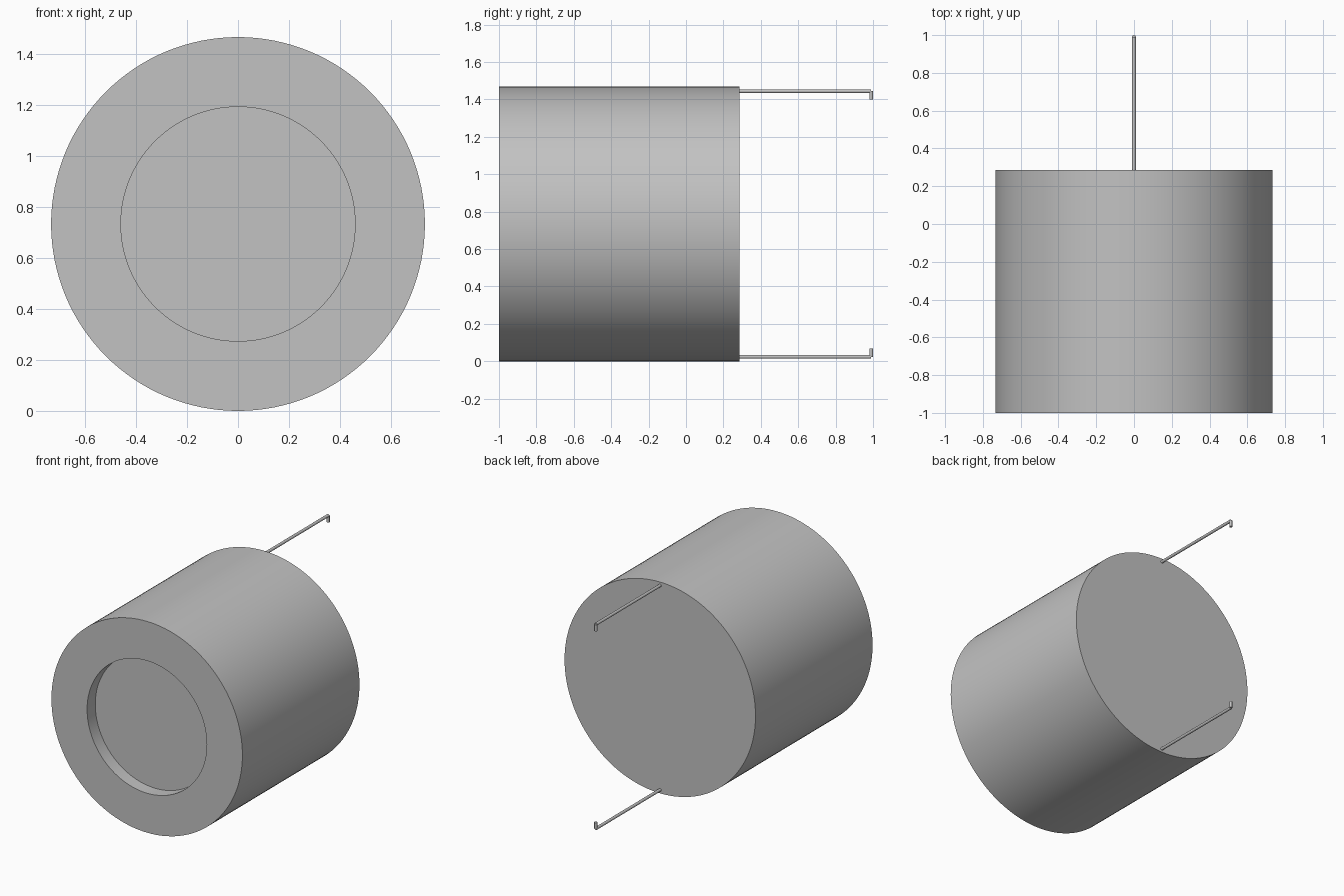
import bpy, bmesh, math
from mathutils import Matrix, Vector

cube = bpy.data.objects.get("Cube")
if cube:
    bpy.data.objects.remove(cube, do_unlink=True)

RADIUS = 0.734
FRONT, BACK = -1.0, 0.285
RECESS_RADIUS, RECESS_DEPTH = 0.46, 0.09
PIN_RADIUS = 0.01

grey = bpy.data.materials.new("plain grey")
grey.use_nodes = True
colour = (0.54, 0.54, 0.54, 1)
grey.diffuse_color = colour
grey.node_tree.nodes["Principled BSDF"].inputs["Base Color"].default_value = colour


def finish(name, bm):
    bmesh.ops.recalc_face_normals(bm, faces=bm.faces)
    mesh = bpy.data.meshes.new(name)
    bm.to_mesh(mesh)
    bm.free()
    mesh.materials.append(grey)
    obj = bpy.data.objects.new(name, mesh)
    bpy.context.collection.objects.link(obj)
    bpy.ops.object.select_all(action='DESELECT')
    obj.select_set(True)
    bpy.context.view_layer.objects.active = obj
    bpy.ops.object.shade_smooth_by_angle(angle=math.radians(35))


def add_rod(bm, start, end, radius, sides):
    start, end = Vector(start), Vector(end)
    axis = end - start
    turn = axis.to_track_quat('Z', 'Y').to_matrix().to_4x4()
    return bmesh.ops.create_cone(
        bm, cap_ends=True, segments=sides, radius1=radius, radius2=radius,
        depth=axis.length, matrix=Matrix.Translation((start + end) / 2) @ turn)


# Drum with a round recess sunk into its front face
bm = bmesh.new()
add_rod(bm, (0, FRONT, RADIUS), (0, BACK, RADIUS), RADIUS, 128)
front = min(bm.faces, key=lambda f: f.calc_center_median().y)
bmesh.ops.inset_region(bm, faces=[front], thickness=RADIUS - RECESS_RADIUS)
floor = bmesh.ops.extrude_face_region(bm, geom=[front])["geom"]
bmesh.ops.translate(bm, vec=(0, RECESS_DEPTH, 0),
                    verts=[v for v in floor if isinstance(v, bmesh.types.BMVert)])
if front.is_valid:
    bmesh.ops.delete(bm, geom=[front], context='FACES_ONLY')
finish("drum", bm)

# Thin hooked pins at the back, top and bottom, hooks turned inward
for name, side in (("upper_pin", 1), ("lower_pin", -1)):
    z = RADIUS + side * (RADIUS - 0.024)
    tip = 1 - PIN_RADIUS
    bm = bmesh.new()
    add_rod(bm, (0, BACK - 0.01, z), (0, tip, z), PIN_RADIUS, 20)
    add_rod(bm, (0, tip, z), (0, tip, z - side * 0.045), PIN_RADIUS, 20)
    finish(name, bm)
